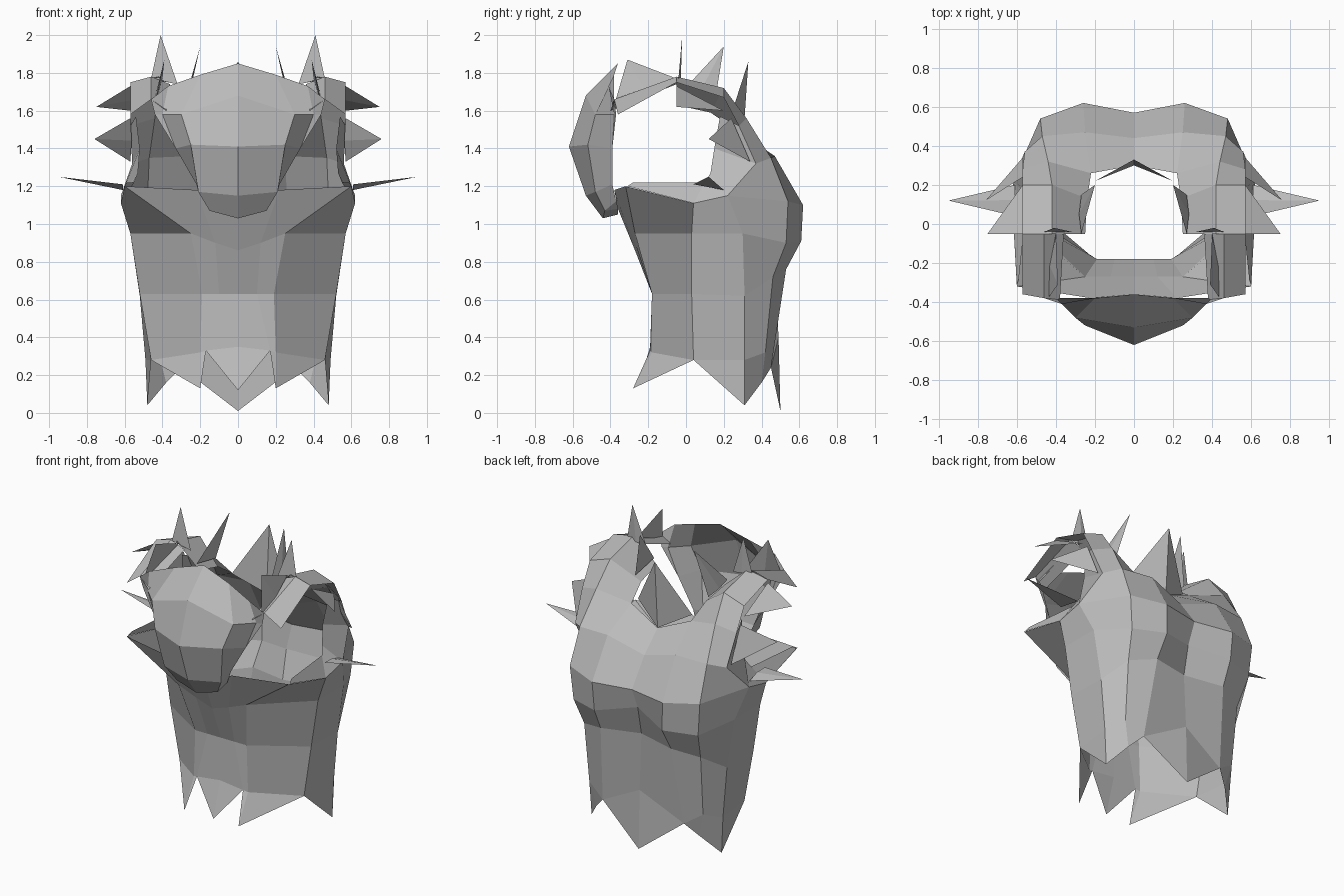
import bpy
import bmesh
from mathutils import Vector

cube = bpy.data.objects.get("Cube")
if cube:
    bpy.data.objects.remove(cube)

# One plain grey cloth
cloth = bpy.data.materials.new("grey cloth")
cloth.use_nodes = True
grey = (0.5, 0.5, 0.5, 1)
cloth.diffuse_color = grey
cloth.node_tree.nodes["Principled BSDF"].inputs["Base Color"].default_value = grey


def finish(name, mesh_data):
    """Turn a half mesh into a mirrored, flat-shaded object."""
    bmesh.ops.remove_doubles(mesh_data, verts=mesh_data.verts, dist=0.0005)
    bmesh.ops.dissolve_degenerate(mesh_data, edges=mesh_data.edges, dist=0.0005)
    mesh = bpy.data.meshes.new(name)
    mesh_data.to_mesh(mesh)
    mesh_data.free()
    mesh.materials.append(cloth)
    part = bpy.data.objects.new(name, mesh)
    bpy.context.collection.objects.link(part)
    mirror = part.modifiers.new("Mirror", "MIRROR")
    mirror.use_clip = True
    mirror.merge_threshold = 0.001
    return part


def point(values):
    """Points are written in hundredths of a unit."""
    return Vector(values) / 100


def loft(mesh_data, rows):
    """Join neighbouring rows of points with quads."""
    grid = [[mesh_data.verts.new(point(p)) for p in row] for row in rows]
    for low, high in zip(grid, grid[1:]):
        for i in range(len(low) - 1):
            mesh_data.faces.new((low[i], low[i + 1], high[i + 1], high[i]))


# Torso: rows run from the front centre round the left side to the back centre
hem = [(0, -26, 12), (17, -19, 33), (20, -28, 13), (46, 4, 28),
       (48, 31, 4), (38, 40, 16), (30, 45, 24), (0, 50, 1)]
skirt = [(0, -19, 35), (17, -19, 33), (20, -18, 32), (46, 4, 28),
         (49, 31, 28), (42, 42, 32), (30, 45, 24), (0, 49, 40)]
waist = [(0, -18, 63), (10, -18, 63), (19, -18, 63), (52, 3, 63),
         (52, 31, 62), (43, 46, 72), (26, 53, 76), (0, 47, 77)]
chest = [(0, -27, 86), (12, -27, 90), (25, -27, 95), (57, 3, 95),
         (57, 30, 95), (46, 53, 90), (25, 61, 91), (0, 51, 96)]
armpit = [(0, -36, 108), (22, -38, 118), (60, -32, 120), (62, 4, 111),
          (62, 22, 115), (48, 54, 112), (26, 62, 110), (0, 57, 110)]

# Upper back: from the arm opening to the back centre
blade = [(56, 37, 132), (47, 45, 135), (25, 47, 136), (0, 44, 128)]
collar = [(57, 28, 152), (44, 32, 156), (22, 26, 150), (0, 30, 141)]

torso = bmesh.new()
loft(torso, [hem, skirt, waist, chest, armpit])
loft(torso, [armpit[4:], blade, collar])
finish("torso_shell", torso)

# Shoulder straps: arm side, ridge, neck side; wide behind, narrow in front
straps = bmesh.new()
loft(straps, [collar[:3],
              [(57, 20, 167), (42, 20, 172), (24, 13, 159)],
              [(57, -5, 175), (42, -5, 178), (25, -5, 163)]])
loft(straps, [[(57, -5, 175), (46, -5, 178), (36, -5, 174)],
              [(57, -36, 158), (46, -38, 166), (38, -40, 160)]])
finish("shoulder_straps", straps)

# Folded lip inside each arm opening
lip = bmesh.new()
loft(lip, [[(60, -31, 120), (62, 4, 111), (62, 22, 115), (56, 37, 132), (57, 28, 152)],
           [(59, -28, 122), (55, 10, 122), (53, 13, 127), (52, 15, 140), (54, 18, 157)]])
finish("arm_opening_lips", lip)

# Bulging front plate: centre, cheek and edge, from top to the turned-under chin
plate = bmesh.new()
loft(plate, [[(0, -36, 185), (20, -38, 179), (37, -41, 173)],
             [(0, -53, 168), (30, -48, 158), (40, -38, 158)],
             [(0, -62, 141), (25, -52, 142), (33, -39, 140)],
             [(0, -53, 115), (21, -48, 117), (22, -39, 121)],
             [(0, -44, 103), (15, -43, 107), (18, -37, 112)],
             [(0, -36, 105), (13, -36, 108), (18, -37, 113)]])
loft(plate, [[(37, -41, 173), (40, -38, 158), (33, -39, 140)],
             [(46, -38, 166), (44, -37, 158), (33, -39, 140)]])
finish("front_plate", plate)

# Torn spikes: a tip and the two ends of a base edge
torn_points = {
    "shoulder_spike": [(41, -2, 200), (46, -4, 177), (32, -4, 174)],
    "front_spike": [(39, -31, 187), (44, -38, 163), (40, -5, 177)],
    "collar_spike": [(20, 20, 194), (27, -5, 167), (27, 15, 163)],
    "upper_arm_spike": [(75, -5, 162), (57, -5, 173), (57, 20, 160)],
    "lower_arm_spike": [(76, 12, 145), (57, 24, 156), (57, 34, 133)],
    "side_spike": [(95, 12, 125), (61, 20, 118), (61, 4, 121)],
}
for name, corners in torn_points.items():
    tip, start, end = map(point, corners)
    spike = bmesh.new()
    # Pull a shallow third base corner sideways to give the spike a fold
    fold = (start + end) / 2 + (end - start).cross(tip - start).normalized() * 0.012
    a, b, c, d = [spike.verts.new(p) for p in (tip, start, end, fold)]
    for face in ((a, b, c), (a, c, d), (a, d, b)):
        spike.faces.new(face)
    bmesh.ops.recalc_face_normals(spike, faces=spike.faces)
    finish(name + "s", spike)

# Nape spike: a folded sheet standing on the back of the collar
nape = bmesh.new()
nape.faces.new([nape.verts.new(point(p)) for p in ((0, 33, 186), (0, 30, 141), (20, 22, 152))])
finish("nape_spike", nape)
